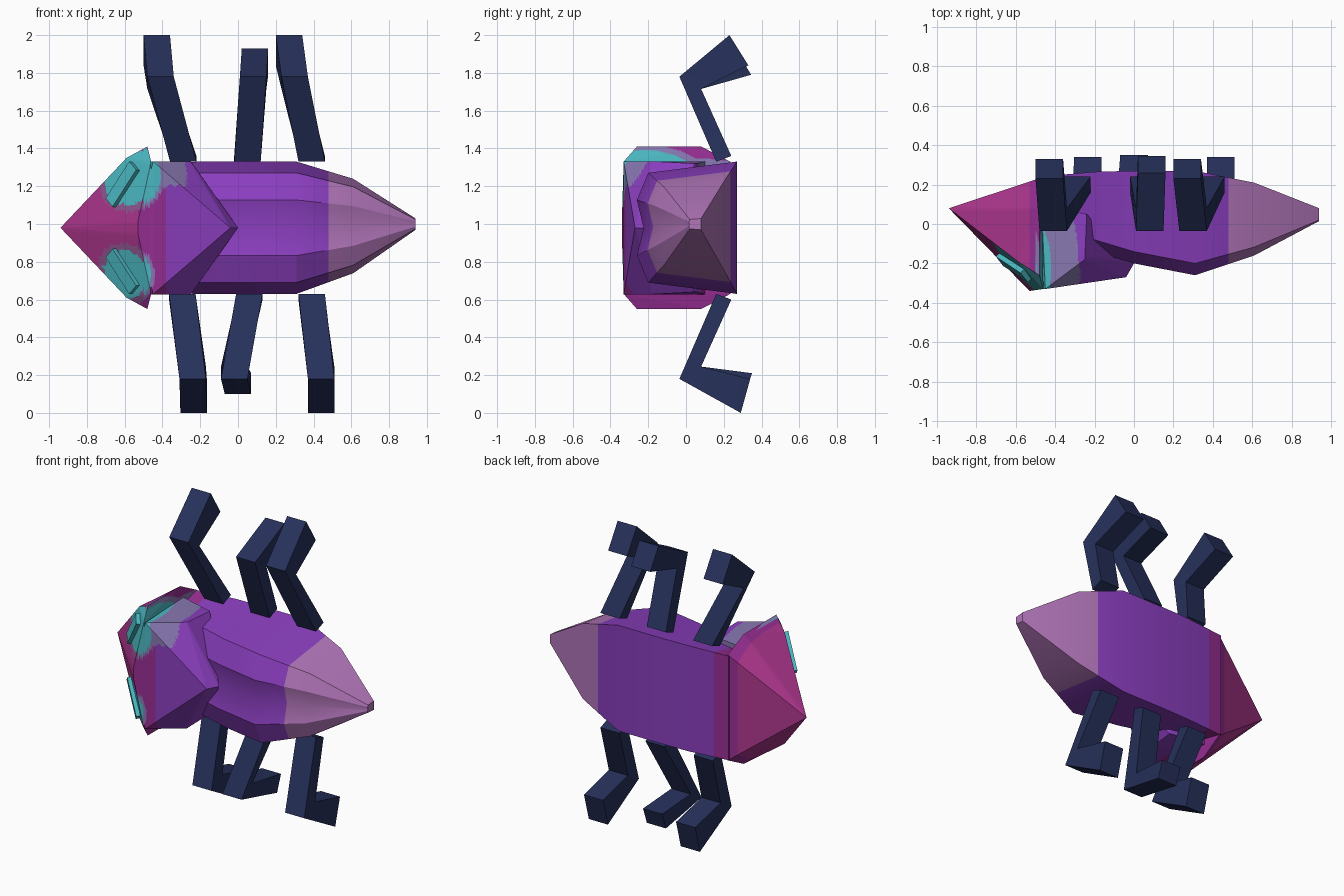
import bpy, bmesh, math
from mathutils import Vector

if "Cube" in bpy.data.objects:
    bpy.data.objects.remove(bpy.data.objects["Cube"])

MID = 0.98  # height of the symmetry plane


def material(name, r, g, b):
    lin = [((c / 255 + 0.055) / 1.055) ** 2.4 for c in (r, g, b)] + [1]
    m = bpy.data.materials.new(name)
    m.use_nodes = True
    m.diffuse_color = lin
    m.node_tree.nodes["Principled BSDF"].inputs["Base Color"].default_value = lin
    return m


MAGENTA, PLUM, PURPLE, LAVENDER, TEAL, GREY, MAUVE, NAVY = range(8)
PALETTE = [
    material("magenta", 174, 54, 142), material("plum", 152, 46, 148),
    material("purple", 138, 62, 190), material("lavender", 178, 118, 186),
    material("teal", 76, 186, 196), material("grey_violet", 136, 120, 178),
    material("mauve", 146, 88, 148), material("navy", 38, 48, 90)]


def band(p):
    # body colour along the length
    if p.x < -0.53:
        return MAGENTA
    if p.x < -0.38:
        return PLUM
    return PURPLE if p.x < 0.48 else LAVENDER


def patch(p, n):
    # teal patches with soft rims around the eyes
    top = p.z > MID
    side = 1 if top else -1
    c = Vector((-0.57, -0.22, 1.25)) if top else Vector((-0.6, -0.22, 0.73))
    d = p - c
    dist = math.hypot(d.x, d.y * 0.5, d.z)
    if p.x < -0.5 and n.z * side > 0.65 or n.x < -0.2 and n.y > 0:
        return band(p)
    teal = 0.15 if top else 0.13
    if dist < teal + (0.02 if p.x > -0.5 else 0):
        return TEAL
    if dist < teal + 0.04:
        return GREY if p.x > -0.5 else MAUVE
    if top and p.x > -0.47 and p.z - MID > 0.22 and dist < 0.3:
        return GREY
    return band(p)


def finish(name, bm, rule, angle=25):
    bmesh.ops.recalc_face_normals(bm, faces=bm.faces)
    bm.normal_update()
    for f in bm.faces:
        f.material_index = rule(f.calc_center_median(), f.normal)
    me = bpy.data.meshes.new(name)
    bm.to_mesh(me)
    bm.free()
    for m in PALETTE:
        me.materials.append(m)
    ob = bpy.data.objects.new(name, me)
    bpy.context.collection.objects.link(ob)
    bpy.ops.object.select_all(action='DESELECT')
    ob.select_set(True)
    bpy.context.view_layer.objects.active = ob
    bpy.ops.object.shade_smooth_by_angle(angle=math.radians(angle))
    return ob


def cut_bands(bm):
    for x in (-0.53, -0.38, 0.48):
        bmesh.ops.bisect_plane(bm, geom=bm.verts[:] + bm.edges[:] + bm.faces[:],
                               plane_co=(x, 0, 0), plane_no=(1, 0, 0))


def hull(name, points, rule, cuts=14):
    # convex part from points (x, y, half height), mirrored in height
    bm = bmesh.new()
    for x, y, h in points:
        for s in ((1, -1) if h else (1,)):
            bm.verts.new((x, y, MID + s * h))
    out = bmesh.ops.convex_hull(bm, input=bm.verts[:])
    inner = [v for v in out["geom_interior"] if isinstance(v, bmesh.types.BMVert)]
    bmesh.ops.delete(bm, geom=inner, context='VERTS')
    cut_bands(bm)
    bmesh.ops.triangulate(bm, faces=bm.faces[:])
    bmesh.ops.subdivide_edges(bm, edges=bm.edges[:], cuts=cuts, use_grid_fill=True)
    return finish(name, bm, rule)


def loft(name, rings, rule, angle=25):
    bm = bmesh.new()
    loops = [[bm.verts.new(p) for p in r] for r in rings]
    n = len(loops[0])
    for a, b in zip(loops, loops[1:]):
        for i in range(n):
            j = (i + 1) % n
            bm.faces.new((a[i], a[j], b[j], b[i]))
    bm.faces.new(loops[0])
    bm.faces.new(loops[-1][::-1])
    cut_bands(bm)
    return finish(name, bm, rule, angle)


# Abdomen: sections (x, back y, front y, half height) with two lobes and a groove
def section(x, yb, yf, h):
    k = h / 0.35
    half = [(yb, h), (yf + 0.06 * k, h * 0.83), (yf, h * 0.42)]
    pts = half + [(yf + 0.035 * k, 0)] + [(y, -z) for y, z in half[::-1]]
    return [(x, y, MID + z + max(0, x - 0.3) * 0.03) for y, z in pts]


loft("abdomen", [section(*s) for s in (
    (-0.48, 0.24, -0.1, 0.345), (-0.2, 0.265, -0.14, 0.35), (0, 0.27, -0.2, 0.35),
    (0.31, 0.27, -0.26, 0.35), (0.61, 0.21, -0.16, 0.25), (0.94, 0.08, 0.015, 0.03))],
    lambda p, n: band(p), 30)

# Thorax shield ending in a raised point
hull("thorax_shield", [
    (-0.53, -0.335, 0.02), (-0.45, -0.33, 0.352), (-0.04, -0.27, 0), (0, -0.2, 0),
    (-0.25, -0.18, 0.352), (-0.24, 0.05, 0.34), (-0.47, 0.1, 0.352)], patch)

# Pointed head with a flared collar
hull("head", [
    (-0.94, 0.08, 0), (-0.53, -0.34, 0.03), (-0.46, -0.33, 0.35), (-0.59, -0.19, 0.37),
    (-0.48, -0.26, 0.43), (-0.48, 0.08, 0.43), (-0.47, 0.235, 0.35)], patch)


# Eyes: slanted boxes with a recessed face
def eye(name, side):
    a = Vector((-0.665, -0.172, MID + 0.13 * side))
    b = Vector((-0.54, -0.255, MID + 0.325 * side))
    along = (b - a).normalized()
    out = Vector((-0.7, -0.69, 0.16 * side))
    out = (out - along * out.dot(along)).normalized()
    across = along.cross(out)
    bm = bmesh.new()
    bmesh.ops.create_cube(bm, size=1)
    for v in bm.verts:
        x, y, z = v.co
        v.co = (a + b) / 2 + along * x * (b - a).length + across * y * 0.075 + out * z * 0.05
    bm.normal_update()
    face = max(bm.faces, key=lambda f: f.normal.dot(out))
    bmesh.ops.inset_region(bm, faces=[face], thickness=0.018, depth=-0.012)
    finish(name, bm, lambda p, n: TEAL)


eye("left_eye", 1)
eye("right_eye", -1)


# Legs: two bent segments; x positions are hip, knee and foot
def leg(name, side, xs, foot):
    joints = [((0.16, 0.35), (0.24, 0.38)), ((-0.035, 0.8), (0.08, 0.735)), foot]
    rings = []
    for x, (o, i) in zip(xs, joints):
        rings.append([(x + w, y, MID + side * h)
                      for w, (y, h) in ((-0.07, o), (0.07, o), (0.07, i), (-0.07, i))])
    loft(name, rings, lambda p, n: NAVY)


UP = ((0.23, 1.02), (0.33, 0.86))
UP_MID = ((0.26, 0.95), (0.345, 0.81))
DOWN = ((0.29, 0.98), (0.34, 0.8))
DOWN_MID = ((0.31, 0.88), (0.35, 0.77))
for name, side, xs, foot in (
        ("upper_front_leg", 1, (-0.29, -0.41, -0.43), UP),
        ("upper_middle_leg", 1, (0.05, 0.08, 0.09), UP_MID),
        ("upper_rear_leg", 1, (0.39, 0.3, 0.27), UP),
        ("lower_front_leg", -1, (-0.295, -0.24, -0.235), DOWN),
        ("lower_middle_leg", -1, (0.06, -0.02, 0), DOWN_MID),
        ("lower_rear_leg", -1, (0.39, 0.44, 0.44), DOWN)):
    leg(name, side, xs, foot)
